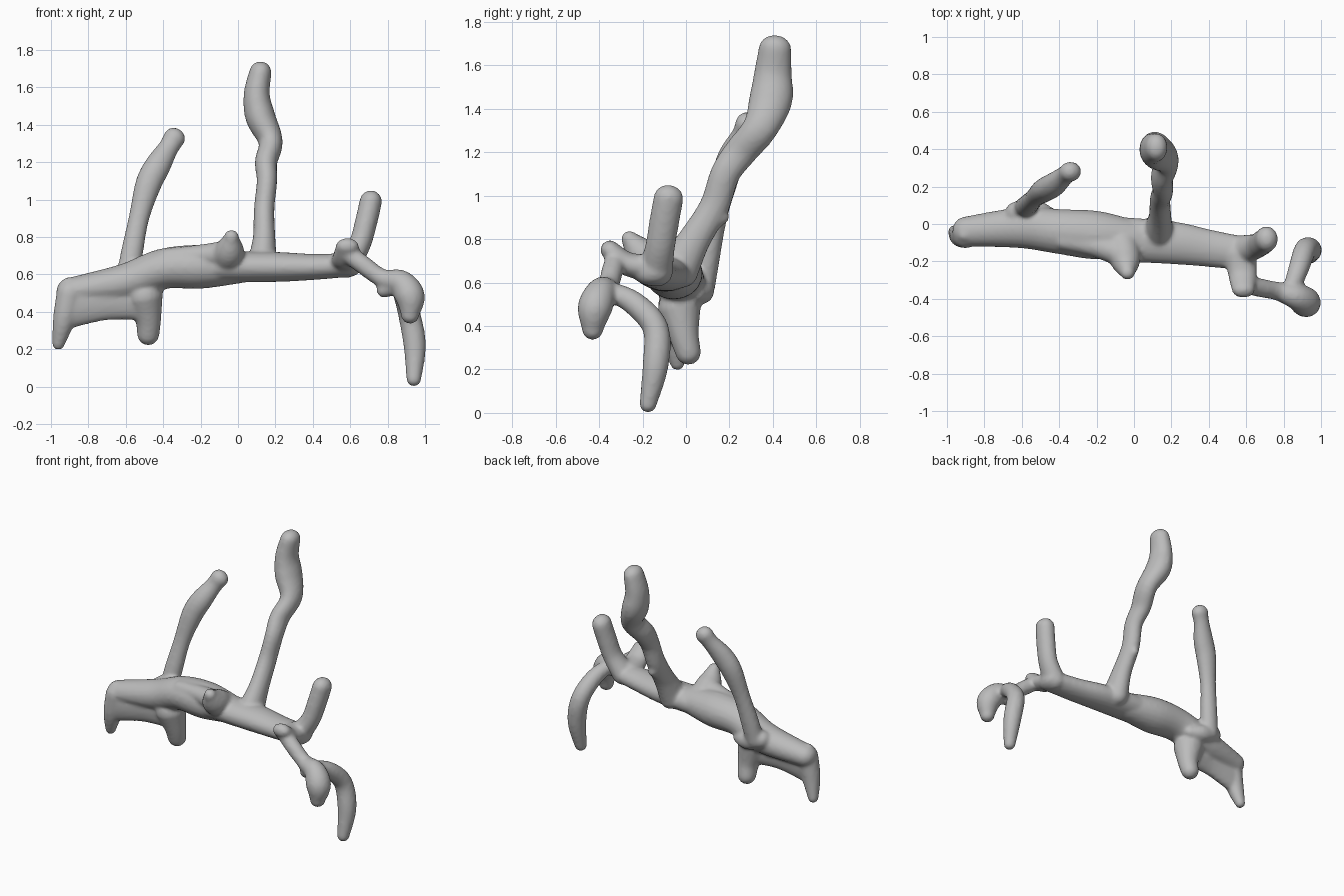
import bpy, bmesh, math
from mathutils import Vector

if "Cube" in bpy.data.objects:
    bpy.data.objects.remove(bpy.data.objects["Cube"], do_unlink=True)

X, Y, Z = Vector((1, 0, 0)), Vector((0, 1, 0)), Vector((0, 0, 1))
SIDES, STEPS, CAP_RINGS = 20, 5, 4
bm = bmesh.new()


def spline(before, start, end, after, t):
    """Smooth interpolation between start and end, for each component."""
    return [0.5 * (2 * q + (r - p) * t + (2 * p - 5 * q + 4 * r - s) * t * t
                   + (3 * q - p - 3 * r + s) * t ** 3)
            for p, q, r, s in zip(before, start, end, after)]


def cap(ring, direction):
    """Rings that round off one end of a limb."""
    centre, tangent, side, front, width, depth = ring
    rounded = []
    for i in range(CAP_RINGS):
        angle = math.pi / 2 * (i + 0.9) / CAP_RINGS
        reach = tangent * direction * min(width, depth) * math.sin(angle)
        shrink = math.cos(angle)
        rounded.append((centre + reach, tangent, side, front,
                        width * shrink, depth * shrink))
    return rounded


def limb(up, *knots, depth=1):
    """Round-ended tube; each knot is x, y, z and half width."""
    padded = [knots[0], *knots, knots[-1]]
    path = [spline(*padded[i:i + 4], step / STEPS)
            for i in range(len(knots) - 1) for step in range(STEPS)]
    path.append(knots[-1])
    centres = [Vector(point[:3]) for point in path]
    rings = []
    for i, point in enumerate(path):
        ahead = centres[min(i + 1, len(path) - 1)]
        tangent = (ahead - centres[max(i - 1, 0)]).normalized()
        side = tangent.cross(up).normalized()
        radius = point[-1]
        rings.append((centres[i], tangent, side, side.cross(tangent),
                      radius, radius * depth))
    rings = cap(rings[0], -1)[::-1] + rings + cap(rings[-1], 1)

    loops = []
    for centre, tangent, side, front, width, thickness in rings:
        angles = [math.tau * j / SIDES for j in range(SIDES)]
        loops.append([bm.verts.new(centre + side * width * math.cos(angle)
                                   + front * thickness * math.sin(angle))
                      for angle in angles])
    for lower, upper in zip(loops, loops[1:]):
        for j in range(SIDES):
            n = (j + 1) % SIDES
            bm.faces.new((lower[j], lower[n], upper[n], upper[j]))
    bm.faces.new(loops[0][::-1])
    bm.faces.new(loops[-1])


# Main trunk, deep on one half and flatter on the other
limb(Z, (-.9, -.04, .51, .08), (-.6, -.02, .56, .11), (-.4, -.04, .63, .12),
     (-.2, -.06, .64, .13), (0, -.08, .64, .1), depth=.9)
limb(Z, (-.1, -.08, .64, .12), (.2, -.1, .64, .115), (.4, -.13, .64, .1),
     (.6, -.16, .65, .09), depth=.7)

# Flat wall hanging under the trunk, its pointed end and its foot
limb(Z, (-.9, -.06, .45, .06), (-.7, -.05, .47, .05), (-.5, -.03, .49, .06),
     depth=2.3)
limb(Y, (-.9, -.06, .5, .07), (-.93, -.06, .36, .06), (-.96, -.04, .23, .035))
limb(Y, (-.5, -.03, .48, .1), (-.48, -.01, .36, .07), (-.48, .01, .28, .06))

# Ledge behind the wall
limb(Z, (-.63, .06, .59, .06), (-.53, .07, .56, .06), (-.45, .05, .55, .04))

# Left tall prong
limb(Y, (-.59, .08, .58, .06), (-.57, .1, .7, .06), (-.53, .14, .9, .055),
     (-.48, .18, 1.08, .07), (-.43, .21, 1.18, .07), (-.37, .26, 1.28, .055),
     (-.34, .28, 1.33, .06), depth=.9)

# Tallest prong
limb(Y, (.13, -.04, .66, .08), (.14, .04, .8, .06), (.14, .13, .95, .055),
     (.155, .18, 1.1, .055), (.15, .25, 1.2, .06), (.175, .34, 1.31, .065),
     (.12, .39, 1.44, .08), (.1, .4, 1.56, .07), (.12, .41, 1.68, .06),
     depth=1.25)

# Small knobs on the tallest prong
limb(X, (.14, .1, .86, .04), (.14, .17, .9, .03))
limb(Y, (.16, .17, 1.07, .04), (.175, .18, 1.13, .035))

# Short prong
limb(Y, (.58, -.14, .65, .07), (.65, -.12, .76, .06), (.685, -.1, .88, .06),
     (.71, -.08, .99, .06), depth=1.15)

# Ridge along the trunk front, rising to a knob
limb(Z, (-.38, -.09, .69, .05), (-.2, -.12, .7, .06), (-.07, -.16, .71, .07))
limb(X, (-.06, -.12, .68, .09), (-.045, -.2, .73, .08), (-.035, -.26, .8, .04))

# Stub at the fork
limb(X, (.57, -.16, .67, .06), (.58, -.27, .685, .055), (.585, -.35, .75, .045),
     depth=1.4)

# Outer claw and its spur
limb(Y, (.59, -.32, .71, .05), (.67, -.34, .65, .05), (.77, -.36, .58, .05),
     (.87, -.39, .555, .07), (.92, -.42, .48, .08), (.92, -.43, .385, .05))
limb(Y, (.86, -.38, .55, .06), (.78, -.36, .515, .04))

# Inner long claw
limb(X, (.84, -.35, .56, .045), (.88, -.24, .505, .055), (.915, -.14, .39, .06),
     (.945, -.14, .22, .06), (.94, -.175, .04, .04))

bmesh.ops.recalc_face_normals(bm, faces=bm.faces)
mesh = bpy.data.meshes.new("branch")
bm.to_mesh(mesh)
bm.free()
branch = bpy.data.objects.new("branch", mesh)
bpy.context.collection.objects.link(branch)

# Plain grey surface
grey = bpy.data.materials.new("plain_grey")
grey.use_nodes = True
colour = (.5, .5, .5, 1)
grey.diffuse_color = colour
grey.node_tree.nodes["Principled BSDF"].inputs["Base Color"].default_value = colour
mesh.materials.append(grey)

# Fuse the limbs into one skin and soften the joins
fuse = branch.modifiers.new("fuse", 'REMESH')
fuse.mode = 'VOXEL'
fuse.voxel_size = .012
fuse.use_smooth_shade = True
soften = branch.modifiers.new("soften", 'SMOOTH')
soften.factor = .5
soften.iterations = 6
